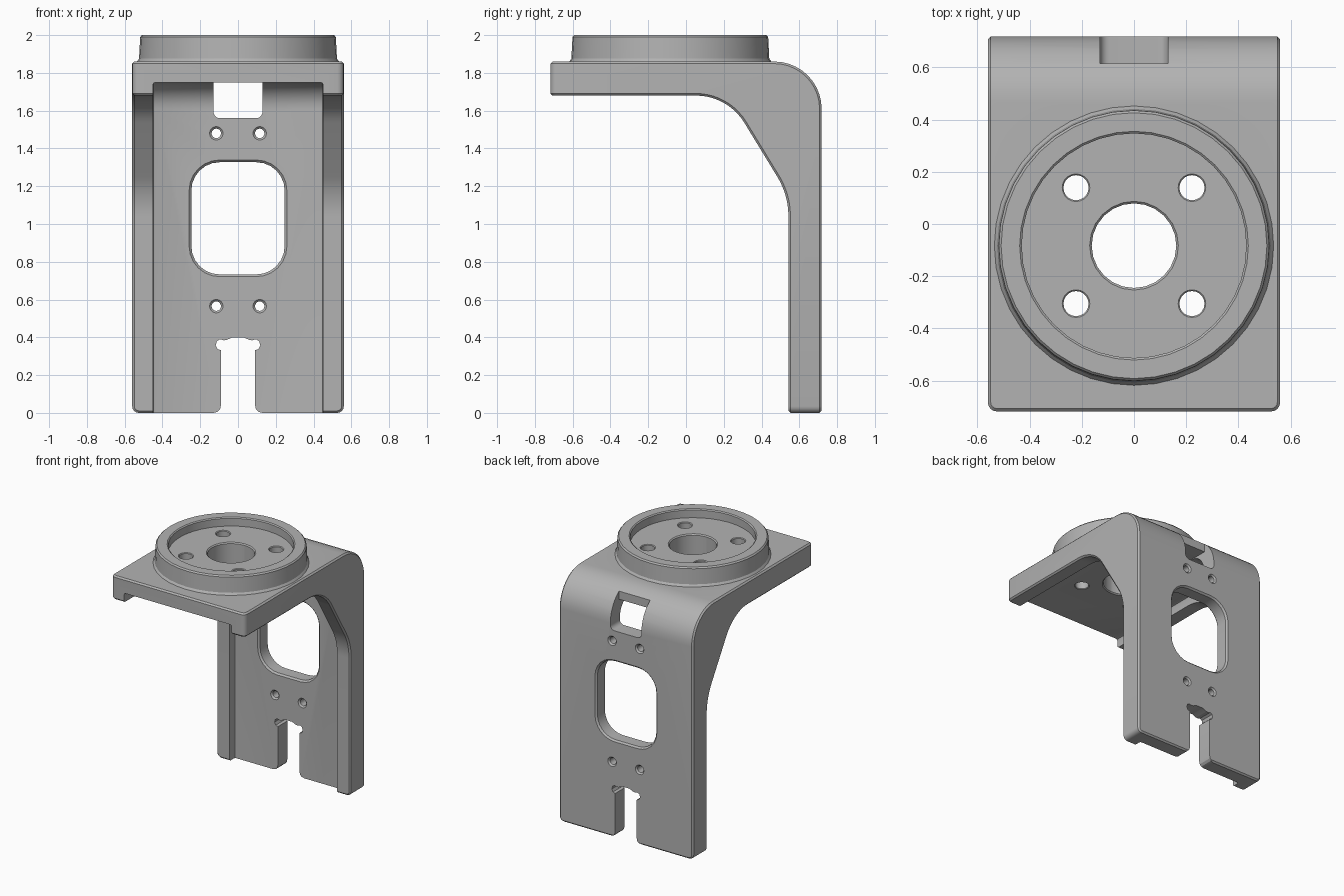
import bpy, bmesh, math
from mathutils import Vector

if "Cube" in bpy.data.objects:
    bpy.data.objects.remove(bpy.data.objects["Cube"], do_unlink=True)

W, D = 0.56, 0.718            # half width and half depth
TOP, WEB = 1.86, 0.605        # plate top, inner face of the upright web
RING_Y = -0.083               # centre of the mounting ring

metal = bpy.data.materials.new("grey metal")
metal.use_nodes = True
GREY = (0.45, 0.45, 0.45, 1)
metal.diffuse_color = GREY
metal.node_tree.nodes["Principled BSDF"].inputs["Base Color"].default_value = GREY


def rounded(corners, steps=6):
    """Polygon from (u, v, radius) corners, each replaced by a tangent arc."""
    out = []
    for i, (u, v, r) in enumerate(corners):
        p = Vector((u, v))
        if r == 0:
            out.append(p)
            continue
        a = (Vector(corners[i - 1][:2]) - p).normalized()
        b = (Vector(corners[(i + 1) % len(corners)][:2]) - p).normalized()
        half = a.angle(b) / 2
        centre = p + (a + b).normalized() * r / math.sin(half)
        start = p + a * r / math.tan(half) - centre
        end = p + b * r / math.tan(half) - centre
        sweep = start.angle_signed(end)
        for k in range(steps + 1):
            t = -sweep * k / steps
            out.append(centre + Vector((start.x * math.cos(t) - start.y * math.sin(t),
                                        start.x * math.sin(t) + start.y * math.cos(t))))
    return out


def loft(name, axis, layers):
    """Closed solid through outlines [(position on axis, points)]."""
    place = {"x": lambda p, h: (h, p.x, p.y),
             "y": lambda p, h: (p.x, h, p.y),
             "z": lambda p, h: (p.x, p.y, h)}[axis]
    bm = bmesh.new()
    rows = [[bm.verts.new(place(p, h)) for p in pts] for h, pts in layers]
    n = len(rows[0])
    for lo, hi in zip(rows, rows[1:]):
        for i in range(n):
            j = (i + 1) % n
            bm.faces.new((lo[i], lo[j], hi[j], hi[i]))
    bm.faces.new(rows[0])
    bm.faces.new(rows[-1])
    bmesh.ops.recalc_face_normals(bm, faces=bm.faces)
    mesh = bpy.data.meshes.new(name)
    bm.to_mesh(mesh)
    bm.free()
    obj = bpy.data.objects.new(name, mesh)
    bpy.context.collection.objects.link(obj)
    mesh.materials.append(metal)
    return obj


def bevel(obj, width, segments, test):
    bm = bmesh.new()
    bm.from_mesh(obj.data)
    edges = [e for e in bm.edges if test(e)]
    bmesh.ops.bevel(bm, geom=edges, offset=width, segments=segments,
                    profile=0.5, affect="EDGES")
    bm.to_mesh(obj.data)
    bm.free()


def combine(target, tool, operation="DIFFERENCE"):
    """Apply a boolean and discard the tool."""
    mod = target.modifiers.new("cut", "BOOLEAN")
    mod.operation, mod.solver, mod.object = operation, "EXACT", tool
    graph = bpy.context.evaluated_depsgraph_get()
    mesh = bpy.data.meshes.new_from_object(target.evaluated_get(graph))
    target.modifiers.clear()
    target.data = mesh
    bpy.data.objects.remove(tool, do_unlink=True)


def rect(u, v, hu, hv, r, grow=0.0, steps=6):
    a, b, r = hu + grow, hv + grow, r + grow
    return rounded([(u - a, v - b, r), (u + a, v - b, r),
                    (u + a, v + b, r), (u - a, v + b, r)], steps)


def opening(axis, low, high, chamfer, u, v, hu, hv, r, steps=6):
    """Through cutter that flares at both faces of the wall."""
    c, far = chamfer, 0.02
    shape = lambda g: rect(u, v, hu, hv, r, g, steps)
    return loft("cutter", axis, [(low - far, shape(c + far)), (low + c, shape(0)),
                                 (high - c, shape(0)), (high + far, shape(c + far))])


# Angled body with its gusset-shaped side flanges
side = rounded([(-D, 1.68, 0), (-D, TOP, 0), (D, TOP, 0.25), (D, 0, 0),
                (0.542, 0, 0), (0.542, 1.154, 0.4), (0.221, 1.68, 0.3)], 10)
bracket = loft("bracket", "x", [(-W, side), (W, side)])


def corner_edge(e):
    a, b = (v.co for v in e.verts)
    foot = max(a.z, b.z) < 0.001
    nose = max(a.y, b.y) < 0.001 - D
    return abs(a.x - b.x) < 0.001 and (foot or nose)


bevel(bracket, 0.035, 4, corner_edge)
bevel(bracket, 0.011, 1, lambda e: e.calc_face_angle(0) > math.radians(50))

# Channel between the flanges
inner = rounded([(-2, 1.75, 0), (WEB, 1.75, 0.14), (WEB, -1, 0), (-2, -1, 0)], 8)
channel = loft("cutter", "x", [(-0.45, inner), (0.45, inner)])
bevel(channel, 0.012, 2, lambda e: e.calc_face_angle(0) > math.radians(60))
combine(bracket, channel)

# Raised mounting ring with recessed floor
SEG = 40
disc = lambda r: [Vector((r * math.cos(2 * math.pi * i / SEG),
                          RING_Y + r * math.sin(2 * math.pi * i / SEG))) for i in range(SEG)]
levels = [(1.80, 0.535), (TOP, 0.535), (1.875, 0.524), (1.99, 0.518), (2.0, 0.509),
          (2.0, 0.438), (1.993, 0.43), (1.935, 0.43)]
ring = loft("ring", "z", [(z, disc(r)) for z, r in levels])
combine(bracket, ring, "UNION")

# Centre bore and four bolt holes
combine(bracket, opening("z", 1.75, 1.935, 0.008, 0, RING_Y, 0.162, 0.162, 0.1619))
for x in (-0.222, 0.222):
    for y in (-0.222, 0.222):
        combine(bracket, opening("z", 1.75, 1.935, 0.005, x, RING_Y + y,
                                 0.048, 0.048, 0.0479, 5))

# Window and small screw holes in the web
combine(bracket, opening("y", WEB, D, 0.012, 0, 1.03, 0.247, 0.297, 0.15))
for x in (-0.115, 0.115):
    for z in (0.565, 1.48):
        combine(bracket, opening("y", WEB, D, 0.011, x, z, 0.025, 0.025, 0.0249, 4))

# Slot at the bend: through the web, then open upward behind the plate
through = rounded([(-0.13, 1.56, 0.035), (0.13, 1.56, 0.035), (0.13, 1.75, 0), (-0.13, 1.75, 0)])
combine(bracket, loft("cutter", "y", [(0.3, through), (1, through)]))
upward = rounded([(-0.13, 1.7, 0), (0.13, 1.7, 0), (0.13, 2.2, 0), (-0.13, 2.2, 0)])
combine(bracket, loft("cutter", "y", [(0.615, upward), (1, upward)]))

# Keyed slot open at the foot
half = [(0.13, -0.1), (0.13, 0), (0.108, 0.006), (0.095, 0.02), (0.09, 0.042),
        (0.09, 0.332), (0.108, 0.338), (0.118, 0.358), (0.112, 0.38), (0.095, 0.39),
        (0.075, 0.384), (0.06, 0.386), (0.03, 0.4)]
keyed = [Vector(p) for p in half] + [Vector((-x, z)) for x, z in reversed(half)]
combine(bracket, loft("cutter", "y", [(0.4, keyed), (1, keyed)]))

# Smooth curved surfaces, keep edges crisp
bpy.ops.object.select_all(action="DESELECT")
bracket.select_set(True)
bpy.context.view_layer.objects.active = bracket
bpy.ops.object.shade_smooth_by_angle(angle=math.radians(28))
